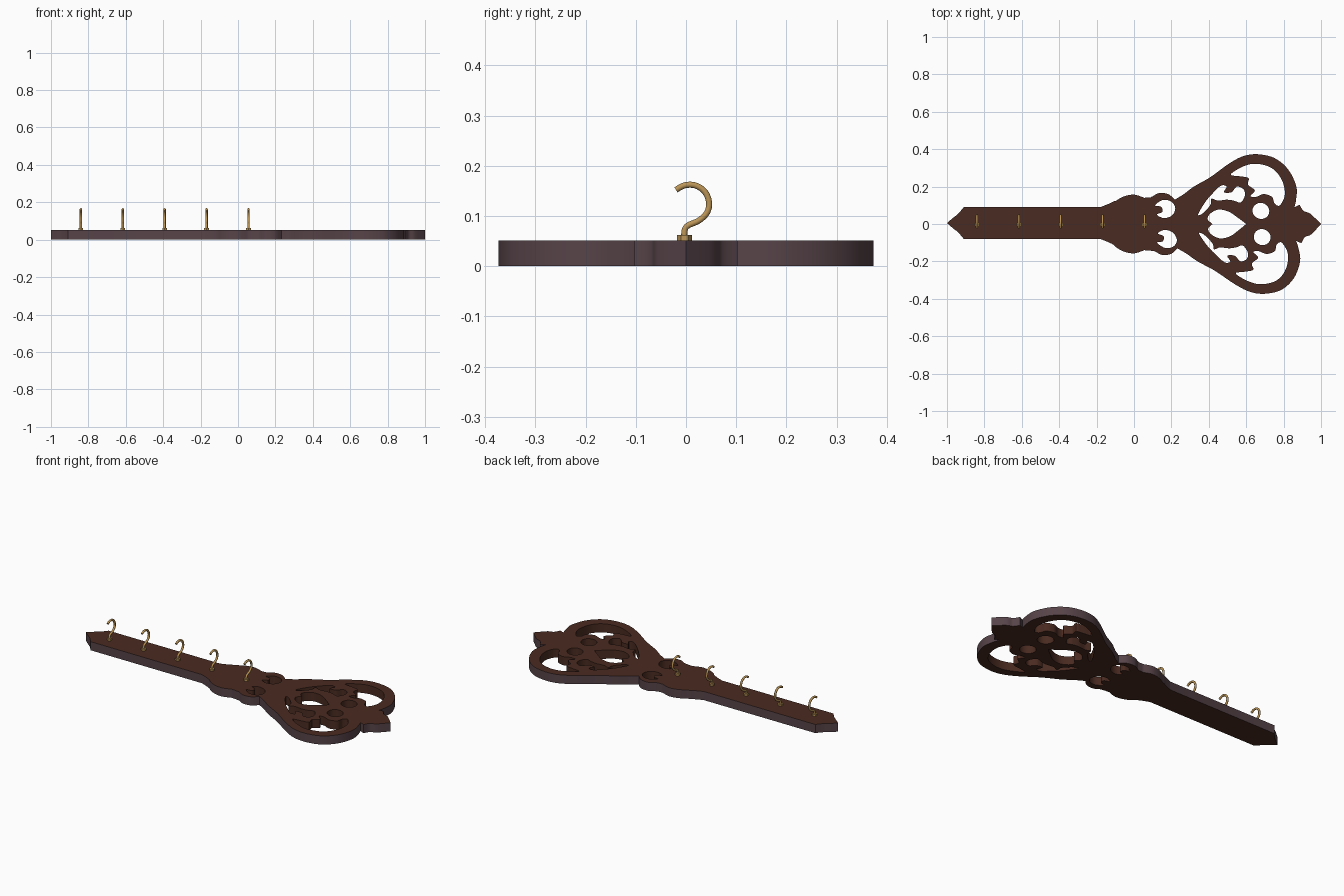
import bpy, bmesh, math
from mathutils import Vector

if "Cube" in bpy.data.objects:
    bpy.data.objects.remove(bpy.data.objects["Cube"])


def material(name, rgb):
    m = bpy.data.materials.new(name)
    m.diffuse_color = (*rgb, 1)
    m.use_nodes = True
    m.node_tree.nodes["Principled BSDF"].inputs["Base Color"].default_value = m.diffuse_color
    return m


WOOD = material("dark brown wood", (0.068, 0.024, 0.015))
EDGE = material("plum brown edge", (0.095, 0.057, 0.066))
BRASS = material("brass", (0.50, 0.30, 0.095))


def smooth(points, closed=False, steps=5):
    """Catmull-Rom curve through the points."""
    p = [Vector(q) for q in points]
    n = len(p)
    out = []
    for i in range(n if closed else n - 1):
        if closed:
            a, b, c, d = (p[(i + k) % n] for k in (-1, 0, 1, 2))
        else:
            a, b, c, d = (p[min(max(i + k, 0), n - 1)] for k in (-1, 0, 1, 2))
        for s in range(steps):
            t = s / steps
            out.append(0.5 * (2 * b + (c - a) * t + (2 * a - 5 * b + 4 * c - d) * t * t
                              + (3 * b - a - 3 * c + d) * t ** 3))
    if not closed:
        out.append(p[-1])
    return out


def flip(points):
    return [Vector((q[0], -q[1])) for q in points]


def skew(q):
    # the carved head leans very slightly, the blade sits slightly high
    x, y = q[0], q[1]
    lean = 0.05 * y if x > 0.1 else 0
    return Vector((x - lean, y + (0.005 if x < -0.1 else 0)))


# Upper half of the key outline, as smooth runs meeting at sharp corners
runs = [
    [(-1, 0), (-0.965, 0.03), (-0.94, 0.05), (-0.91, 0.085)],
    [(-0.91, 0.085), (-0.18, 0.085)],
    [(-0.18, 0.085), (-0.12, 0.11), (-0.06, 0.145), (0.0, 0.157), (0.055, 0.14)],
    [(0.055, 0.14), (0.10, 0.145), (0.14, 0.165), (0.19, 0.16), (0.225, 0.13)],
    [(0.225, 0.13), (0.25, 0.145), (0.275, 0.16), (0.33, 0.20), (0.42, 0.25), (0.52, 0.32),
     (0.60, 0.362), (0.68, 0.373), (0.77, 0.352), (0.84, 0.29), (0.878, 0.20), (0.873, 0.13),
     (0.862, 0.09)],
    [(0.862, 0.09), (0.89, 0.103)],
    [(0.89, 0.103), (0.91, 0.07), (0.945, 0.055), (1, 0)],
]
upper = []
for r in runs:
    upper += (r if len(r) == 2 else smooth(r))[:-1]
upper = [Vector(q) for q in upper] + [Vector((1, 0))]
outline = upper + flip(upper[1:-1])[::-1]

# Pierced openings in the upper half, mirrored below
collar_hole = smooth([(0.118, 0.10), (0.15, 0.092), (0.155, 0.065), (0.125, 0.05), (0.16, 0.032),
                      (0.205, 0.045), (0.225, 0.085), (0.205, 0.12), (0.16, 0.128)], True)
lobe_hole = smooth([(0.53, 0.265), (0.60, 0.308), (0.67, 0.322), (0.75, 0.30), (0.80, 0.24),
                    (0.815, 0.16), (0.785, 0.10), (0.757, 0.11), (0.745, 0.145), (0.70, 0.16),
                    (0.66, 0.145), (0.63, 0.15), (0.655, 0.18), (0.62, 0.21), (0.625, 0.245),
                    (0.58, 0.255)], True)
scroll_hole = smooth([(0.345, 0.05), (0.385, 0.115), (0.43, 0.165), (0.475, 0.205), (0.505, 0.20),
                      (0.49, 0.17), (0.53, 0.17), (0.56, 0.20), (0.595, 0.185), (0.60, 0.15),
                      (0.575, 0.115), (0.54, 0.125), (0.50, 0.13), (0.455, 0.125), (0.42, 0.135),
                      (0.415, 0.105), (0.375, 0.06)], True)
eye_hole = [Vector((0.682 + 0.045 * math.cos(a), 0.07 + 0.043 * math.sin(a)))
            for a in (2 * math.pi * i / 24 for i in range(24))]
heart = smooth([(0.42, 0.0), (0.395, 0.025), (0.41, 0.055), (0.455, 0.077), (0.51, 0.066),
                (0.555, 0.035), (0.60, 0.0)])
heart_hole = heart + flip(heart[1:-1])[::-1]

loops = [outline, heart_hole]
for h in (collar_hole, lobe_hole, scroll_hole, eye_hole):
    loops += [h, flip(h)]
loops = [[skew(q) for q in l] for l in loops]

# Key-shaped board: filled flat curve with holes, extruded
THICK = 0.051
cu = bpy.data.curves.new("key_board", 'CURVE')
cu.dimensions = '2D'
cu.fill_mode = 'BOTH'
cu.extrude = THICK / 2
for l in loops:
    s = cu.splines.new('POLY')
    s.points.add(len(l) - 1)
    for pt, q in zip(s.points, l):
        pt.co = (q.x, q.y, 0, 1)
    s.use_cyclic_u = True
board = bpy.data.objects.new("key_board", cu)
bpy.context.collection.objects.link(board)
board.select_set(True)
bpy.context.view_layer.objects.active = board
bpy.ops.object.convert(target='MESH')
board = bpy.context.view_layer.objects.active
me = board.data
me.materials.clear()
me.materials.append(WOOD)
me.materials.append(EDGE)
bm = bmesh.new()
bm.from_mesh(me)
bmesh.ops.translate(bm, verts=bm.verts, vec=(0, 0, THICK / 2))
bmesh.ops.remove_doubles(bm, verts=bm.verts, dist=0.0001)
bmesh.ops.recalc_face_normals(bm, faces=bm.faces)
# outer rim gets the edge colour, openings stay wood
rim = {(round(q.x, 3), round(q.y, 3)) for q in loops[0]}
for f in bm.faces:
    wall = abs(f.normal.z) < 0.5
    on_rim = all((round(v.co.x, 3), round(v.co.y, 3)) in rim for v in f.verts)
    f.material_index = 1 if wall and on_rim else 0
bm.to_mesh(me)
bm.free()
bpy.ops.object.shade_smooth_by_angle(angle=math.radians(35))


# Cup hooks: swept wire plus a hexagonal collar
def hook(i, x):
    path = smooth([(-0.003, 0.045), (-0.003, 0.07), (0.004, 0.081), (0.026, 0.091), (0.042, 0.107),
                   (0.046, 0.127), (0.037, 0.149), (0.018, 0.161), (-0.003, 0.161),
                   (-0.02, 0.152)], steps=4)
    c = bpy.data.curves.new(f"hook_{i}", 'CURVE')
    c.dimensions = '3D'
    c.bevel_depth = 0.0063
    c.bevel_resolution = 3
    c.use_fill_caps = True
    s = c.splines.new('POLY')
    s.points.add(len(path) - 1)
    for pt, q in zip(s.points, path):
        pt.co = (x, q.x, q.y, 1)
    o = bpy.data.objects.new(f"hook_{i}", c)
    bpy.context.collection.objects.link(o)
    bpy.ops.object.select_all(action='DESELECT')
    o.select_set(True)
    bpy.context.view_layer.objects.active = o
    bpy.ops.object.convert(target='MESH')
    o = bpy.context.view_layer.objects.active
    o.data.materials.clear()
    o.data.materials.append(BRASS)
    bpy.ops.object.shade_smooth_by_angle(angle=math.radians(50))
    bpy.ops.mesh.primitive_cylinder_add(vertices=6, radius=0.0145, depth=0.014,
                                        location=(x, -0.003, 0.055))
    collar = bpy.context.object
    collar.name = f"hook_collar_{i}"
    collar.data.materials.append(BRASS)


for i in range(5):
    hook(i + 1, -0.84 + 0.224 * i)
